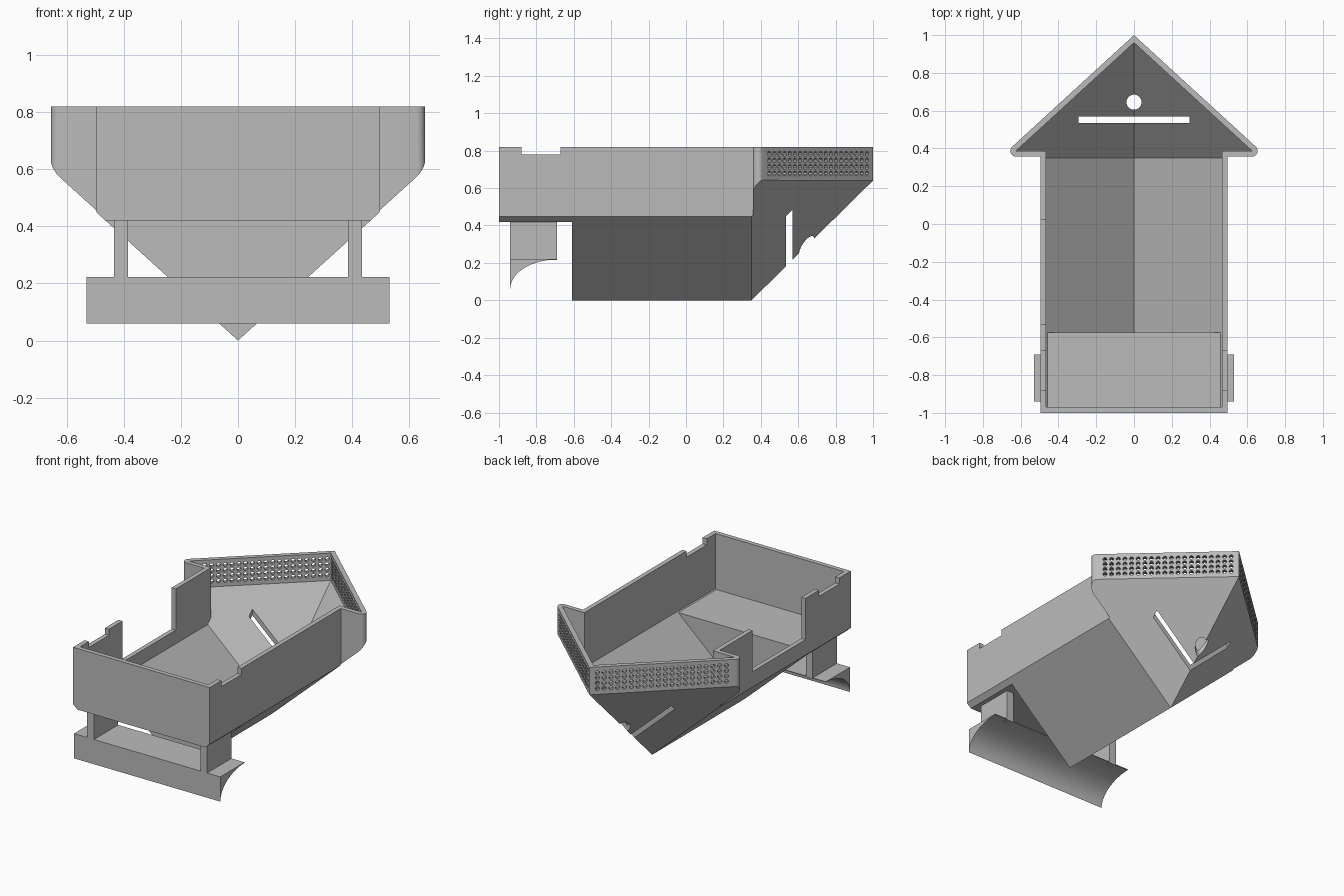
import bpy, bmesh, math
from mathutils import Matrix, Vector

if "Cube" in bpy.data.objects:
    bpy.data.objects.remove(bpy.data.objects["Cube"])

grey = bpy.data.materials.new("plain grey")
grey.use_nodes = True
grey.diffuse_color = (0.5, 0.5, 0.5, 1)
grey.node_tree.nodes["Principled BSDF"].inputs["Base Color"].default_value = (0.5, 0.5, 0.5, 1)

SIDE, REAR, FOLD = 0.905, 0.985, 0.35   # slopes of the keel faces, start of the rear rise
TOP = 0.82


def finish(bm, name):
    bmesh.ops.recalc_face_normals(bm, faces=bm.faces[:])
    mesh = bpy.data.meshes.new(name)
    bm.to_mesh(mesh)
    bm.free()
    mesh.materials.append(grey)
    ob = bpy.data.objects.new(name, mesh)
    bpy.context.collection.objects.link(ob)
    return ob


def add_box(bm, x0, x1, y0, y1, z0, z1):
    size = Matrix.Diagonal((x1 - x0, y1 - y0, z1 - z0, 1))
    centre = Matrix.Translation(((x0 + x1) / 2, (y0 + y1) / 2, (z0 + z1) / 2))
    bmesh.ops.create_cube(bm, size=1, matrix=centre @ size)


def add_prism(bm, points, offset):
    face = bm.faces.new([bm.verts.new(p) for p in points])
    ext = bmesh.ops.extrude_face_region(bm, geom=[face])["geom"]
    moved = [v for v in ext if isinstance(v, bmesh.types.BMVert)]
    bmesh.ops.translate(bm, verts=moved, vec=offset)


def boolean(ob, cutter, operation="DIFFERENCE"):
    cutter.hide_render = True
    mod = ob.modifiers.new("cut", "BOOLEAN")
    mod.operation, mod.solver, mod.object = operation, "EXACT", cutter
    bpy.context.view_layer.objects.active = ob
    bpy.ops.object.modifier_apply(modifier=mod.name)
    bpy.data.objects.remove(cutter)


def keel_solid(name, half, top, lift, front, floor):
    """Arrow-shaped plan, trimmed below by the keel planes and the front floor."""
    bm = bmesh.new()
    plan = half + [(-x, y) for x, y in reversed(half) if x > 0]
    add_prism(bm, [(x, y, -1.5) for x, y in plan], (0, 0, top + 1.5))
    bmesh.ops.recalc_face_normals(bm, faces=bm.faces[:])
    for rise in (0, REAR):
        for s in (1, -1):
            bmesh.ops.bisect_plane(bm, geom=bm.verts[:] + bm.edges[:] + bm.faces[:],
                                   plane_co=(0, FOLD, lift),
                                   plane_no=Vector((s * SIDE, rise, -1)).normalized(),
                                   clear_outer=True)
            bmesh.ops.holes_fill(bm, edges=[e for e in bm.edges if e.is_boundary], sides=0)
    ob = finish(bm, name)
    bm = bmesh.new()
    add_box(bm, -1, 1, -1.5, front, -1, floor)
    boolean(ob, finish(bm, "floor_cutter"))
    return ob


# Hollow tray with keel and arrow-shaped rear bin
corner, radius = (0.625, 0.387), 0.03
arc = [math.radians(-90 + 137.5 * i / 8) for i in range(9)]
outer = [(0.495, -1), (0.495, 0.357)]
outer += [(corner[0] + radius * math.cos(a), corner[1] + radius * math.sin(a)) for a in arc]
outer += [(0, 1)]
inner = [(0.465, -0.97), (0.465, corner[1]), corner, (0, 0.96)]
body = keel_solid("hopper_body", outer, TOP, 0, -0.61, 0.42)
boolean(body, keel_solid("cavity", inner, 1, 0.04, -0.575, 0.455))

# Rim notches, side opening, drain slot and round hole
bm = bmesh.new()
for s in (-1, 1):
    add_box(bm, s * 0.48 - 0.03, s * 0.48 + 0.03, -0.88, -0.67, 0.78, 1)
add_box(bm, -0.51, -0.45, -0.53, 0.02, 0.55, 1)
add_box(bm, -0.295, 0.295, 0.535, 0.57, -0.2, 0.7)
bmesh.ops.create_cone(bm, cap_ends=True, segments=32, radius1=0.04, radius2=0.04, depth=0.9,
                      matrix=Matrix.Translation((0, 0.645, 0.25)))
boolean(body, finish(bm, "opening_cutter"))

# Perforated rear walls
for s in (-1, 1):
    bm = bmesh.new()
    turn = Vector((s * 0.917, 1, 0)).to_track_quat("Z", "Y").to_matrix().to_4x4()
    for col in range(20):
        y = 0.445 + col * 0.0275
        for row in range(4):
            place = Matrix.Translation((s * (1 - y) / 0.917, y, 0.678 + row * 0.035))
            bmesh.ops.create_cone(bm, cap_ends=True, segments=10, radius1=0.013,
                                  radius2=0.013, depth=0.09, matrix=place @ turn)
    boolean(body, finish(bm, "perforation_cutter"))

# Two legs under the front floor
for side, s in (("left", 1), ("right", -1)):
    bm = bmesh.new()
    add_box(bm, s * 0.41 - 0.025, s * 0.41 + 0.025, -0.94, -0.69, 0.215, 0.425)
    finish(bm, side + "_leg")

# Cross bar with a concave underside
bm = bmesh.new()
curve = [math.radians(90 * i / 16) for i in range(17)]
profile = [(-0.53, -0.69 - 0.25 * math.cos(a), 0.06 + 0.158 * math.sin(a)) for a in curve]
add_prism(bm, profile + [(-0.53, -0.69, 0.222), (-0.53, -0.94, 0.222)], (1.06, 0, 0))
bar = finish(bm, "cross_bar")

# Smooth the rounded surfaces, keeping edges sharp
for ob in (body, bar):
    bpy.ops.object.select_all(action="DESELECT")
    ob.select_set(True)
    bpy.context.view_layer.objects.active = ob
    bpy.ops.object.shade_smooth_by_angle(angle=math.radians(25))
